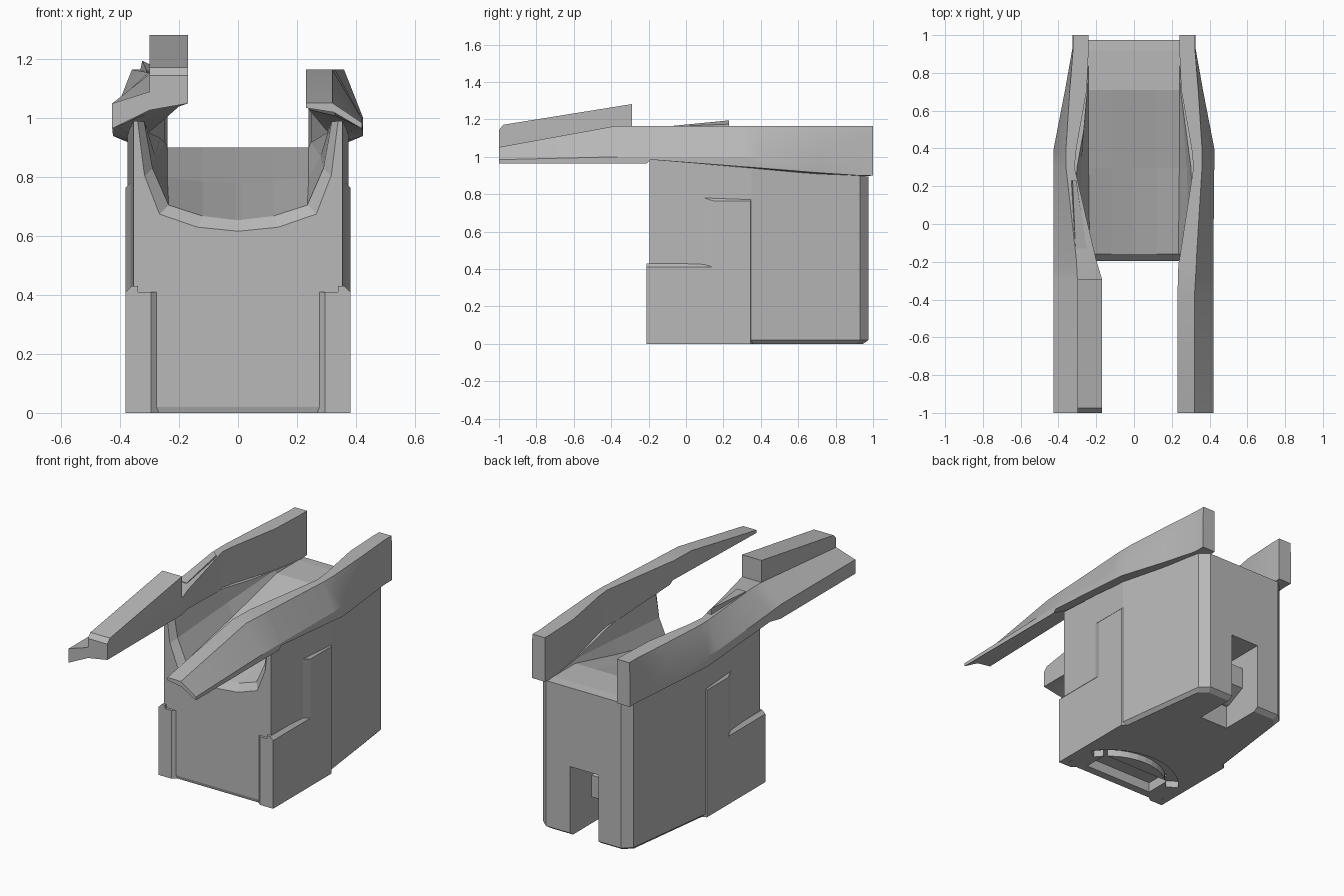
import bpy
import bmesh
from math import cos, sin, pi

default_cube = bpy.data.objects.get("Cube")
if default_cube:
    bpy.data.objects.remove(default_cube, do_unlink=True)

grey = bpy.data.materials.new("plain grey")
grey.use_nodes = True
colour = (0.48, 0.48, 0.48, 1)
grey.diffuse_color = colour
grey.node_tree.nodes["Principled BSDF"].inputs["Base Color"].default_value = colour


def loft(name, rings, smooth=False):
    """Skin a row of equal rings and close both ends."""
    bm = bmesh.new()
    rows = [[bm.verts.new(point) for point in ring] for ring in rings]
    count = len(rows[0])
    for a, b in zip(rows, rows[1:]):
        for i in range(count):
            j = (i + 1) % count
            bm.faces.new((a[i], a[j], b[j], b[i]))
    bm.faces.new(rows[0])
    bm.faces.new(rows[-1])
    bmesh.ops.recalc_face_normals(bm, faces=bm.faces)
    mesh = bpy.data.meshes.new(name)
    bm.to_mesh(mesh)
    bm.free()
    mesh.materials.append(grey)
    obj = bpy.data.objects.new(name, mesh)
    bpy.context.collection.objects.link(obj)
    if smooth:
        activate(obj)
        bpy.ops.object.shade_smooth_by_angle(angle=pi / 9)
    return obj


def activate(obj):
    bpy.ops.object.select_all(action="DESELECT")
    obj.select_set(True)
    bpy.context.view_layer.objects.active = obj


def box(name, x, y, z):
    outline = [(x[0], y[0]), (x[1], y[0]), (x[1], y[1]), (x[0], y[1])]
    return loft(name, [[(px, py, level) for px, py in outline] for level in z])


def cut(target, cutter):
    cutter.hide_render = True
    modifier = target.modifiers.new("cut", "BOOLEAN")
    modifier.operation = "DIFFERENCE"
    modifier.solver = "EXACT"
    modifier.object = cutter
    activate(target)
    bpy.ops.object.modifier_apply(modifier=modifier.name)
    bpy.data.objects.remove(cutter, do_unlink=True)


def mirrored(half):
    return half + [(-x, y) for x, y in reversed(half)]


# Body: tapered plan, bevelled foot, sloping top
def body_top(y):
    return 0.975 - 0.082 * y


plan = mirrored([(0.355, -0.195), (0.375, 0.35), (0.30, 0.93), (0.25, 0.975)])
foot = [(x * 0.95, y * 0.97, 0) for x, y in plan]
body = loft("body", [foot, [(x, y, 0.02) for x, y in plan],
                     [(x, y, body_top(y)) for x, y in plan]])

# Trough: rounded front mouth blending to a flat rear deck
trough_halves = [
    (-0.20, [(0.345, 1.3), (0.345, 1), (0.32, 0.8), (0.27, 0.67), (0.14, 0.625), (0.01, 0.612)]),
    (-0.16, [(0.32, 1.3), (0.32, 1), (0.29, 0.83), (0.235, 0.705), (0.12, 0.668), (0.01, 0.655)]),
    (0.30, [(0.315, 1.3), (0.315, 1), (0.28, 0.87), (0.24, 0.80), (0.12, 0.785), (0.01, 0.78)]),
    (0.71, [(0.25, 1.3), (0.25, 1), (0.247, 0.92), (0.24, 0.9), (0.12, 0.9), (0.01, 0.9)]),
]
first, last = trough_halves[0][1], trough_halves[-1][1]
trough_halves = [(-0.3, first)] + trough_halves + [(1.1, last)]
cut(body, loft("trough_cutter", [[(x, y, z) for x, z in mirrored(half)]
                                 for y, half in trough_halves]))

# Rear slot with a catch inside
cut(body, box("slot_cutter", (-0.1, 0.09), (0.7, 1.1), (-0.1, 0.42)))
catch_side = [(0.72, 0.14), (0.84, 0.2), (0.84, 0.33), (0.68, 0.36), (0.68, 0.14)]
loft("slot_catch", [[(x, y, z) for y, z in catch_side] for x in (-0.11, 0.04)])

# Underside recess and curved groove
cut(body, box("recess_cutter", (-0.23, 0.23), (-0.14, 0.02), (-0.1, 0.06)))


def arc(radius):
    angles = [pi * (0.2 + 0.6 * i / 12) for i in range(13)]
    return [(radius * cos(a), radius * sin(a) - 0.23) for a in angles]


band = arc(0.33) + arc(0.40)[::-1]
cut(body, loft("groove_cutter", [[(x, y, z) for x, y in band] for z in (-0.1, 0.04)]))

# Raised side plates with bevelled edges, and corner wraps
plate_outer = [(-0.21, 0), (0.345, 0), (0.345, 0.765), (0.145, 0.765), (0.145, 0.41), (-0.21, 0.41)]
plate_inner = [(-0.21, 0), (0.355, 0), (0.355, 0.785), (0.08, 0.785), (0.08, 0.43), (-0.21, 0.43)]
wrap_plan = [(0.27, -0.19), (0.295, -0.21), (0.37, -0.21), (0.37, -0.17), (0.27, -0.17)]
for side, label in ((1, "left"), (-1, "right")):
    loft(label + "_side_plate", [
        [(side * x, y, z) for y, z in outline]
        for x, outline in ((0.34, plate_inner), (0.361, plate_inner), (0.381, plate_outer))])
    loft(label + "_corner_wrap", [[(side * x, y, z) for x, y in wrap_plan]
                                  for z in (0, 0.41)])


# Long top rails
def rail_section(side, y, inner, ridge, outer, low_in, top, shoulder, low_out, arch=0):
    middle = (inner + outer) / 2
    profile = [(inner, low_in), (inner, top), (ridge, top), (outer, shoulder),
               (outer, low_out), (middle, (low_in + low_out) / 2 + arch)]
    return [(side * x, y, z) for x, z in profile]


rear = [
    (0.30, 0.315, 0.36, 0.425, 0.94, 1.165, 1.0, 0.948),
    (0.40, 0.305, 0.36, 0.425, 0.93, 1.165, 1.0, 0.94),
    (0.71, 0.25, 0.34, 0.365, 0.895, 1.165, 1.05, 0.915),
    (0.93, 0.24, 0.322, 0.326, 0.895, 1.165, 1.1, 0.9),
    (1.00, 0.24, 0.322, 0.326, 0.9, 1.165, 1.1, 0.9),
]
left_front = [
    (-1.0, 0.23, 0.32, 0.42, 1.035, 1.052, 0.985, 0.965, 0.02),
    (-0.38, 0.23, 0.32, 0.42, 1.05, 1.165, 1.0, 0.965, 0.02),
    (-0.21, 0.235, 0.33, 0.42, 1.05, 1.165, 1.0, 0.965, 0.02),
    (-0.19, 0.24, 0.33, 0.42, 1.03, 1.165, 1.0, 0.985),
]
right_front = [
    (-1.0, 0.17, 0.30, 0.427, 1.05, 1.09, 1.05, 0.965, 0.02),
    (-0.29, 0.17, 0.30, 0.427, 1.05, 1.15, 1.05, 0.965, 0.02),
    (-0.19, 0.2, 0.305, 0.427, 1.04, 1.155, 1.04, 0.985),
]
for side, label, front in ((1, "left", left_front), (-1, "right", right_front)):
    loft(label + "_rail", [rail_section(side, *row) for row in front + rear], smooth=True)

# Sloping block on the right rail
block_side = [(-1, 1.06), (-1, 1.145), (-0.975, 1.172), (-0.29, 1.282), (-0.29, 1.1)]
loft("right_rail_block", [[(x, y, z) for y, z in block_side] for x in (-0.30, -0.17)])

# Thin rising fin behind the block
loft("right_rail_fin", [
    [(-0.25, -0.13, 1.1), (-0.25, -0.13, 1.16), (-0.31, -0.13, 1.16), (-0.31, -0.13, 1.1)],
    [(-0.305, 0.23, 1.1), (-0.305, 0.23, 1.175), (-0.325, 0.23, 1.195), (-0.345, 0.23, 1.1)]])
